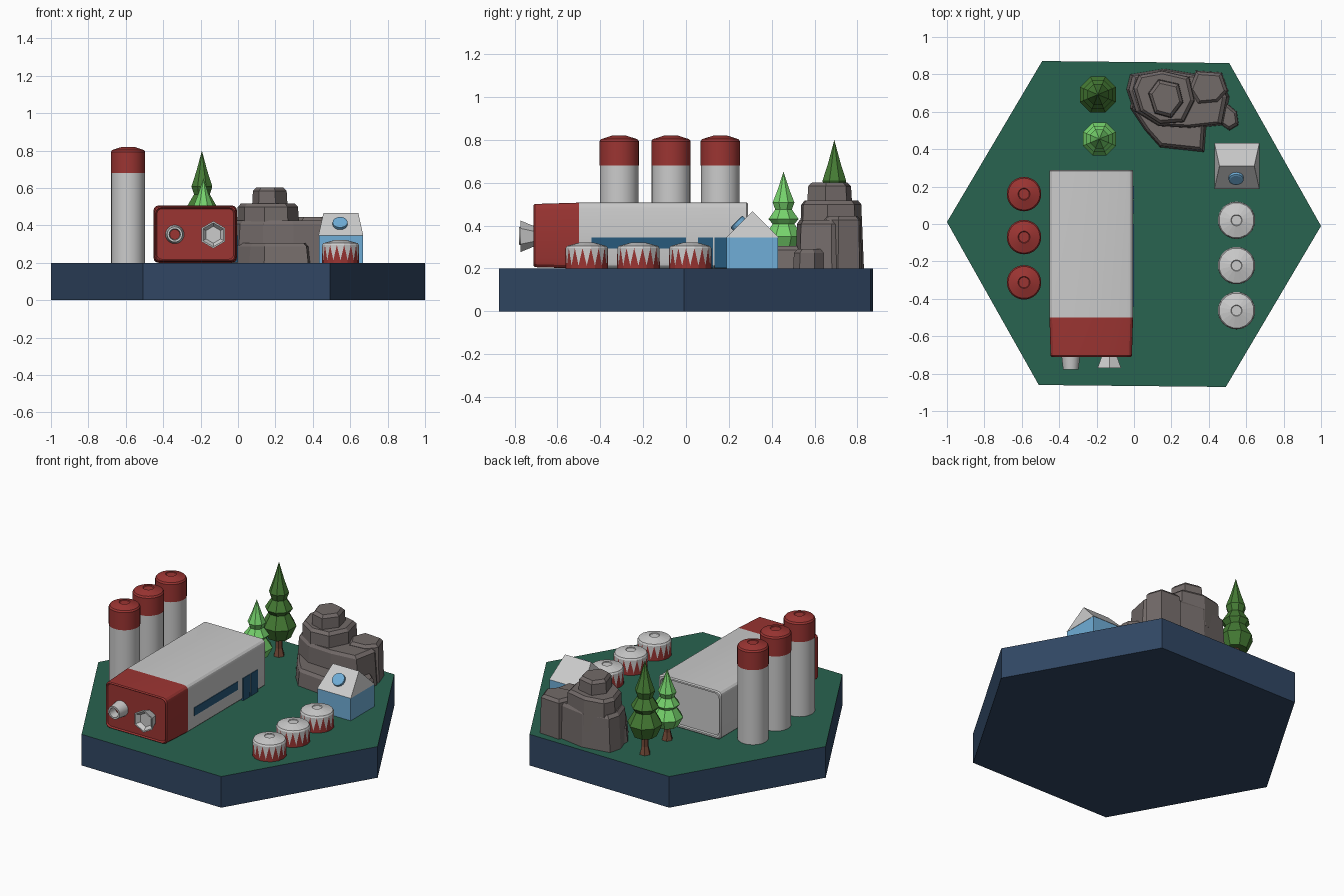
import bpy, bmesh
from math import pi, cos, sin, radians
from mathutils import Matrix, Vector

if "Cube" in bpy.data.objects:
    bpy.data.objects.remove(bpy.data.objects["Cube"])


def mat(name, r, g, b):
    m = bpy.data.materials.new(name)
    m.diffuse_color = (r, g, b, 1)
    m.use_nodes = True
    m.node_tree.nodes["Principled BSDF"].inputs["Base Color"].default_value = m.diffuse_color
    return m


GREY = mat("light_grey", .66, .66, .66)
RED = mat("red", .33, .035, .032)
NAVY = mat("navy", .03, .062, .125)
GRASS = mat("grass", .022, .125, .08)
SKY = mat("sky_blue", .16, .42, .68)
GLASS = mat("window_blue", .02, .1, .2)
ROCK = mat("rock", .17, .145, .14)
PINE = mat("pine", .06, .2, .035)
LIME = mat("light_pine", .18, .65, .15)
BARK = mat("bark", .18, .07, .04)


def finish(name, bm, mats, smooth=False):
    bmesh.ops.recalc_face_normals(bm, faces=bm.faces)
    me = bpy.data.meshes.new(name)
    bm.to_mesh(me)
    bm.free()
    for m in mats:
        me.materials.append(m)
    ob = bpy.data.objects.new(name, me)
    bpy.context.collection.objects.link(ob)
    if smooth:
        bpy.context.view_layer.objects.active = ob
        ob.select_set(True)
        bpy.ops.object.shade_smooth_by_angle(angle=radians(25))
        ob.select_set(False)
    return ob


def lathe(name, profile, sides, loc, mats, phase=0.0, rot=None, smooth=False):
    """profile: (radius, height, material index of the band that starts here)"""
    bm = bmesh.new()
    rings = []
    for r, z, _ in profile:
        angles = [phase + 2 * pi * i / sides for i in range(sides)] if r else [0]
        rings.append([bm.verts.new((r * cos(a), r * sin(a), z)) for a in angles])
    for lo, hi, p in zip(rings, rings[1:], profile):
        for i in range(sides):
            j = (i + 1) % sides
            quad = [lo[i % len(lo)], lo[j % len(lo)], hi[j % len(hi)], hi[i % len(hi)]]
            bm.faces.new(list(dict.fromkeys(quad))).material_index = p[2]
    for ring, p in ((rings[0], profile[0]), (rings[-1], profile[-1])):
        if len(ring) > 1:
            bm.faces.new(ring).material_index = p[2]
    ob = finish(name, bm, mats, smooth)
    ob.matrix_world = Matrix.Translation(loc) @ (rot or Matrix())
    return ob


def box(name, lo, hi, m):
    bm = bmesh.new()
    size = Vector(hi) - Vector(lo)
    bmesh.ops.create_cube(bm, size=1, matrix=Matrix.Translation((Vector(lo) + Vector(hi)) / 2)
                          @ Matrix.Diagonal((*size, 1)))
    return finish(name, bm, [m])


# Hexagonal base with grass top
lathe("base", [(1, 0, 0), (1, .2, 1)], 6, (0, 0, 0), [NAVY, GRASS], phase=radians(-.6))


# Long hall: rounded cross-sections lofted along y, red front end
def section(bm, y, inset, x0=-.452, x1=-.005, z0=.2, z1=.507, r=.028):
    x0, x1, z0, z1 = x0 + inset, x1 - inset, z0 + inset, z1 - inset
    verts = []
    for k, (cx, cz) in enumerate([(x1 - r, z1 - r), (x0 + r, z1 - r), (x0 + r, z0 + r), (x1 - r, z0 + r)]):
        for s in range(4):
            a = (k + s / 3) * pi / 2
            verts.append(bm.verts.new((cx + r * cos(a), y, cz + r * sin(a))))
    return verts


bm = bmesh.new()
stations = [(-.702, .018, 1), (-.712, .012, 1), (-.704, .006, 1), (-.5, 0, 0),
            (.283, 0, 0), (.29, .006, 0), (.29, .016, 0), (.28, .02, 0)]
rings = [section(bm, y, i) for y, i, _ in stations]
for a, b, st in zip(rings, rings[1:], stations):
    for i in range(16):
        j = (i + 1) % 16
        bm.faces.new((a[i], a[j], b[j], b[i])).material_index = st[2]
bm.faces.new(rings[0]).material_index = 1
bm.faces.new(rings[-1])
finish("hall", bm, [GREY, RED], True)

box("window_strip", (-.02, -.44, .293), (-.001, 0, .345), GLASS)
for i, y in enumerate((.055, .133)):
    box(f"door_{i + 1}", (-.02, y, .202), (-.001, y + .07, .345), GLASS)

# Nozzles on the hall front
FRONT = Matrix.Rotation(pi / 2, 4, 'X')
lathe("round_nozzle", [(.05, 0, 0), (.041, .075, 0), (.03, .075, 0), (.027, .02, 1), (.0, .02, 1)],
      24, (-.338, -.703, .352), [GREY, RED], rot=FRONT, smooth=True)
lathe("hex_horn", [(.045, 0, 0), (.073, .068, 0), (.064, .068, 0), (.045, .045, 0)],
      6, (-.132, -.703, .35), [GREY], phase=pi / 2, rot=FRONT)

# Tall towers with red caps
for i, y in enumerate((.16, -.07, -.312)):
    lathe(f"tower_{i + 1}", [(.09, .2, 0), (.09, .68, 1), (.092, .68, 1), (.092, .793, 1), (.085, .803, 1),
                             (.032, .82, 1), (.028, .816, 1)],
          32, (-.588, y, 0), [GREY, RED], smooth=True)

# Low tanks with zigzag stripes
N = 16
for i, y in enumerate((.02, -.222, -.463)):
    lathe(f"tank_{i + 1}_foot", [(.1, .2, 0), (.1, .213, 0)], N, (.548, y, 0), [RED])
    bm = bmesh.new()
    lo, hi = ([bm.verts.new((.1 * cos(2 * pi * (k + s) / N), .1 * sin(2 * pi * (k + s) / N), z))
               for k in range(N)] for s, z in ((0, .213), (.5, .295)))
    for k in range(N):
        j = (k + 1) % N
        bm.faces.new((lo[k], lo[j], hi[k])).material_index = 1
        bm.faces.new((lo[j], hi[j], hi[k]))
    band = finish(f"tank_{i + 1}_zigzag", bm, [GREY, RED])
    band.location = (.548, y, 0)
    lathe(f"tank_{i + 1}_lid", [(.1, .295, 0), (.094, .305, 0), (.03, .322, 0), (.027, .318, 0)], N,
          (.548, y, 0), [GREY], phase=pi / N)

# Small house with hipped roof and round skylight
box("house_walls", (.432, .19, .2), (.668, .43, .345), SKY)
bm = bmesh.new()
eave = [bm.verts.new(p) for p in ((.43, .188, .345), (.67, .188, .345), (.67, .432, .345), (.43, .432, .345))]
ridge = [bm.verts.new((x, .31, .467)) for x in (.457, .643)]
for f in ((eave[0], eave[1], ridge[1], ridge[0]), (eave[2], eave[3], ridge[0], ridge[1]),
          (eave[1], eave[2], ridge[1]), (eave[3], eave[0], ridge[0]), eave[::-1]):
    bm.faces.new(f)
finish("house_roof", bm, [GREY])
lathe("skylight", [(.04, -.01, 0), (.04, .017, 0), (.031, .02, 0)], 16, (.546, .249, .405), [SKY],
      rot=Matrix.Rotation(pi / 4, 4, 'X'))

# Pine trees: three stacked skirts, profile heights are fractions of the tree
TREE = [(.03, .21, 0), (.068, .2, 0), (.1, .33, 0), (.058, .46, 0), (.08, .51, 0), (.044, .61, 0),
        (.058, .68, 0), (.03, .82, 0), (0, 1, 0)]
for name, x, y, h, s, m in (("dark_tree", -.193, .692, .6, 1.04, PINE), ("light_tree", -.185, .455, .452, .95, LIME)):
    lathe(name + "_leaves", [(r * s, z * h, b) for r, z, b in TREE], 8, (x, y, .2), [m], phase=pi / 8)
    lathe(name + "_trunk", [(.034, 0, 0), (.022, .05, 0), (.022, .25 * h, 0)], 6, (x, y, .2), [BARK])


# Rock outcrop: chamfered stone slabs from outlines
def rock(name, z0, z1, pts, chamfer=.018, taper=.95):
    bm = bmesh.new()
    c = sum((Vector(p) for p in pts), Vector((0, 0))) / len(pts)
    rad = sum((Vector(p) - c).length for p in pts) / len(pts)
    rings = []
    for z, s in ((z0, 1), (z1 - chamfer, taper), (z1, taper - chamfer / rad)):
        rings.append([bm.verts.new((*(c + (Vector(p) - c) * s), z)) for p in pts])
    n = len(pts)
    for a, b in zip(rings, rings[1:]):
        for i in range(n):
            bm.faces.new((a[i], a[(i + 1) % n], b[(i + 1) % n], b[i]))
    bm.faces.new(rings[0])
    bm.faces.new(rings[-1])
    finish(name, bm, [ROCK])


rock("rock_foot", .2, .305, [(-.02, .62), (.06, .5), (.14, .41), (.375, .385), (.385, .52), (.45, .66), (.2, .76), (.0, .74)])
rock("rock_ledge", .2, .425, [(-.04, .72), (.0, .6), (.13, .52), (.3, .51), (.48, .53), (.51, .68), (.46, .78),
                              (.16, .83), (-.02, .8)])
rock("rock_core", .3, .517, [(-.01, .73), (.03, .6), (.14, .53), (.27, .54), (.33, .66), (.3, .79), (.15, .825), (.02, .8)])
rock("rock_peak", .5, .602, [(.075, .7), (.11, .59), (.2, .565), (.265, .65), (.24, .75), (.13, .775)])
rock("rock_shoulder", .2, .445, [(.29, .72), (.34, .64), (.45, .65), (.505, .71), (.47, .81), (.33, .82)])
rock("rock_chip", .2, .29, [(.42, .56), (.51, .5), (.56, .53), (.55, .6), (.48, .66)])
